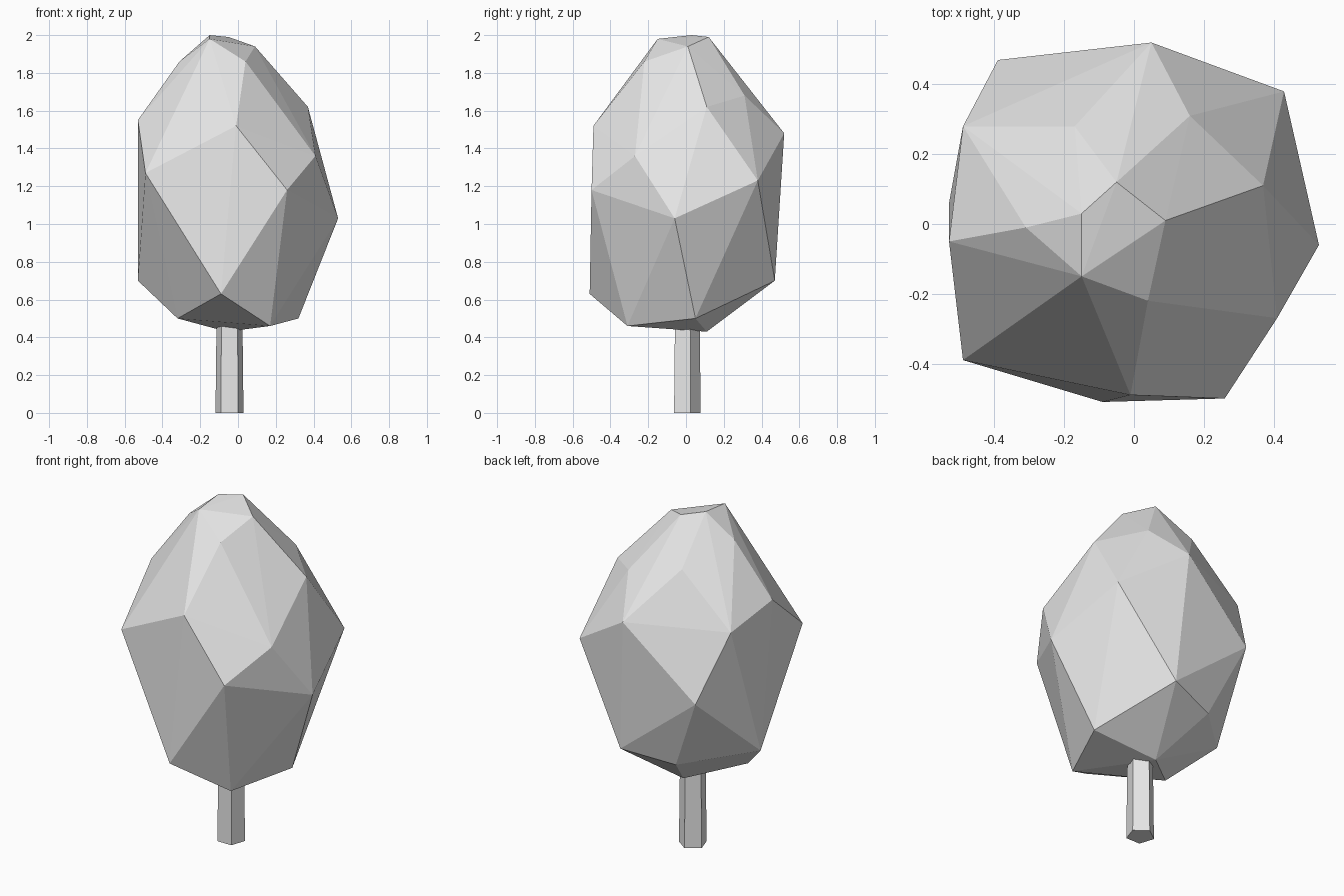
import bpy
import bmesh
from mathutils import Matrix, Vector

# Remove the default cube only
default_cube = bpy.data.objects.get("Cube")
if default_cube:
    bpy.data.objects.remove(default_cube, do_unlink=True)


def make_material(name, colour):
    material = bpy.data.materials.new(name)
    material.use_nodes = True
    material.diffuse_color = colour
    shader = material.node_tree.nodes["Principled BSDF"]
    shader.inputs["Base Color"].default_value = colour
    return material


def finish_part(name, mesh_data, material):
    """Turn a bmesh into a flat shaded object with one material."""
    bmesh.ops.recalc_face_normals(mesh_data, faces=mesh_data.faces)
    mesh = bpy.data.meshes.new(name)
    mesh_data.to_mesh(mesh)
    mesh_data.free()
    mesh.materials.append(material)
    for polygon in mesh.polygons:
        polygon.use_smooth = False
    part = bpy.data.objects.new(name, mesh)
    bpy.context.collection.objects.link(part)
    return part


light_grey = make_material("light_grey", (0.8, 0.8, 0.8, 1))

# Crown: faceted boulder-like foliage, wrapped around a few corner points per tier
crown_tiers = {
    "tip": [(-.15, .03, 2), (-.05, .12, 1.99), (.09, .01, 1.94), (-.15, -.15, 1.98)],
    "shoulder": [(.04, -.22, 1.86), (-.31, -.01, 1.86), (-.17, .28, 1.76),
                 (.16, .31, 1.68), (.37, .11, 1.62)],
    "upper": [(-.01, -.49, 1.52), (-.53, -.05, 1.55), (-.49, .28, 1.47),
              (.05, .52, 1.48), (.41, -.27, 1.36)],
    "middle": [(-.49, -.39, 1.27), (.26, -.5, 1.18), (.53, -.06, 1.03),
               (.43, .38, 1.23), (-.39, .47, 1.09)],
    "lower": [(-.09, -.51, .63), (-.53, .06, .7), (-.2, .38, .65), (.1, .47, .7)],
    "base": [(.17, -.31, .46), (.32, .05, .5), (-.32, -.12, .5), (-.06, .11, .43)],
}
crown = bmesh.new()
for tier in crown_tiers.values():
    for corner in tier:
        crown.verts.new(Vector(corner))
bmesh.ops.convex_hull(crown, input=crown.verts)
finish_part("crown", crown, light_grey)

# Trunk: slightly tapered five-sided post with a flat side to the front
trunk_height = 0.5
trunk = bmesh.new()
placement = Matrix.Translation((-.045, 0, trunk_height / 2)) @ Matrix.Rotation(0, 4, "Z")
bmesh.ops.create_cone(trunk, cap_ends=True, segments=5, radius1=.078, radius2=.072,
                      depth=trunk_height, matrix=placement)
# Turn the post so that one corner points straight back
back_corner = max(trunk.verts, key=lambda v: v.co.y).co - placement.translation
turn = back_corner.to_2d().angle_signed(Vector((0, 1)))
bmesh.ops.rotate(trunk, verts=trunk.verts, cent=placement.translation,
                 matrix=Matrix.Rotation(-turn, 3, "Z"))
finish_part("trunk", trunk, light_grey)
